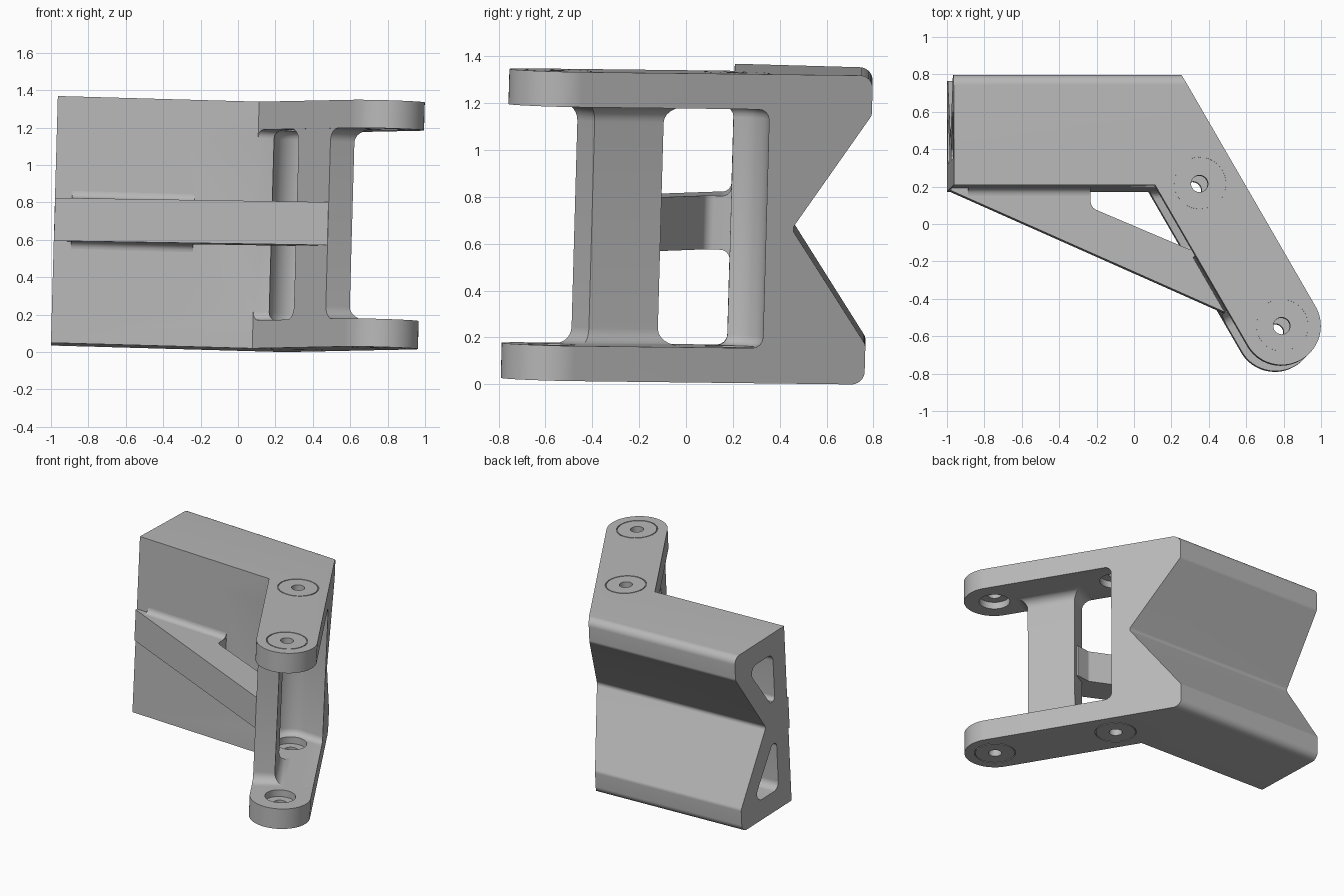
import bpy, bmesh, math
from mathutils import Vector, Matrix

old = bpy.data.objects.get("Cube")
if old:
    bpy.data.objects.remove(old, do_unlink=True)

# Single grey finish
grey = bpy.data.materials.new("satin_grey")
grey.use_nodes = True
grey.diffuse_color = (0.48, 0.48, 0.48, 1)
grey.node_tree.nodes["Principled BSDF"].inputs["Base Color"].default_value = grey.diffuse_color

H = 0.66                      # half height
PLATE = 0.15                  # plate and wall thickness
IN = H - PLATE                # inner face of the plates
R = 0.209                     # arm half width
D = Vector((0.5, -math.sqrt(0.75)))      # along the arm
N = Vector((-D.y, D.x))                  # across the arm, outward
PIVOT = Vector((0.332, 0.197))           # rear hole
TIP = PIVOT + D * 0.878                  # front hole
FRONT, BACK, LEFT = 0.19, 0.78, -0.982   # body limits


def rounded(points, steps=8):
    """Polygon from (u, v, radius) corners."""
    out = []
    for i, (u, v, r) in enumerate(points):
        p = Vector((u, v))
        if r == 0:
            out.append(p)
            continue
        a = (Vector(points[i - 1][:2]) - p).normalized()
        b = (Vector(points[(i + 1) % len(points)][:2]) - p).normalized()
        half = a.angle(b) / 2
        c = p + (a + b).normalized() * r / math.sin(half)
        t = r / math.tan(half)
        v0, v1 = p + a * t - c, p + b * t - c
        out += [c + v0.lerp(v1, k / steps).normalized() * r for k in range(steps + 1)]
    return out


def finish(name, bm):
    bmesh.ops.remove_doubles(bm, verts=bm.verts, dist=1e-5)
    bmesh.ops.recalc_face_normals(bm, faces=bm.faces)
    mesh = bpy.data.meshes.new(name)
    bm.to_mesh(mesh)
    bm.free()
    mesh.materials.append(grey)
    ob = bpy.data.objects.new(name, mesh)
    bpy.context.collection.objects.link(ob)
    return ob


def loft(name, rings):
    """Skin closed rings of 3D points and cap both ends."""
    bm = bmesh.new()
    rows = [[bm.verts.new(p) for p in ring] for ring in rings]
    for lo, hi in zip(rows, rows[1:]):
        for i in range(len(lo)):
            bm.faces.new((lo[i - 1], lo[i], hi[i], hi[i - 1]))
    bm.faces.new(rows[0])
    bm.faces.new(rows[-1])
    return finish(name, bm)


def prism(name, pts, lo, hi, axis="z"):
    place = (lambda p, w: (p[0], p[1], w)) if axis == "z" else (lambda p, w: (w, p[0], p[1]))
    return loft(name, [[place(p, w) for p in pts] for w in (lo, hi)])


def lathe(name, profile, centre, sign, steps=40):
    """Turn a closed (radius, z) profile about a vertical axis."""
    bm = bmesh.new()
    cols = []
    for k in range(steps):
        a = math.tau * k / steps
        cols.append([bm.verts.new((centre.x + r * math.cos(a), centre.y + r * math.sin(a), sign * z))
                     for r, z in profile])
    for k in range(steps):
        for i in range(len(profile)):
            bm.faces.new((cols[k - 1][i - 1], cols[k - 1][i], cols[k][i], cols[k][i - 1]))
    return finish(name, bm)


def boolean(ob, tool, operation="DIFFERENCE"):
    tool.hide_render = True
    mod = ob.modifiers.new("cut", "BOOLEAN")
    mod.operation, mod.solver, mod.object = operation, "EXACT", tool
    bpy.context.view_layer.objects.active = ob
    bpy.ops.object.modifier_apply(modifier=mod.name)
    bpy.data.objects.remove(tool, do_unlink=True)


# Body and arm: plan outline trimmed by the notched side profile
def on_line(side, y):
    p = PIVOT + N * R * side
    return p + D * ((y - p.y) / D.y)


end_out, end_in = TIP + (D + N) * R, TIP + (D - N) * R
heel, corner = on_line(1, BACK), on_line(-1, FRONT)
plan = rounded([(LEFT, BACK, 0), (LEFT, FRONT, 0), (*corner, 0),
                (*end_in, R - 0.001), (*end_out, R - 0.001), (*heel, 0)], 16)
body = prism("body_and_arm", plan, -H - 0.1, H + 0.1)
side = rounded([(-1, -H, 0), (BACK, -H, 0.055), (BACK, -0.49, 0.04), (0.452, 0, 0.03),
                (BACK, 0.49, 0.04), (BACK, H, 0.055), (-1, H, 0)])
boolean(body, prism("side_profile", side, -1.2, 1.2, "x"), "INTERSECT")

# Space between the two arm plates, filleted where it meets the body
gap = rounded([(-0.3, FRONT, 0), (0.18, FRONT, 0), (0.18, 0.342, 0.148),
               (1.3, 0.342, 0), (1.3, -1.2, 0), (-0.3, -1.2, 0)])
cutter = prism("gap_cutter", gap, -IN, IN)
bm = bmesh.new()
bm.from_mesh(cutter.data)
rim = [e for e in bm.edges if abs(e.verts[0].co.z - e.verts[1].co.z) < 0.01]
bmesh.ops.bevel(bm, geom=rim, offset=0.045, segments=4, profile=0.5, affect="EDGES")
bm.to_mesh(cutter.data)
bm.free()
boolean(body, cutter)

# Triangular pockets in the left end, and the bored holes
for s in (1, -1):
    tri = rounded([(0.335, s * 0.08, 0.035), (0.64, s * IN, 0.055), (0.335, s * IN, 0.055)])
    boolean(body, prism("pocket_cutter", tri, -1.2, 0.1, "x"))
    for c in (PIVOT, TIP):
        bore = [(0, IN - 0.06), (0.105, IN - 0.06), (0.105, IN + 0.05), (0.045, IN + 0.05),
                (0.045, H + 0.05), (0, H + 0.05)]
        groove = [(0.135, H - 0.008), (0.142, H - 0.008), (0.142, H + 0.05), (0.135, H + 0.05)]
        for shape in (bore, groove):
            boolean(body, lathe("hole_cutter", shape, c, s))

# Post between the plates, flared into them
start, length, thick, flare = 0.318, 0.34, 0.15, 0.07
levels = []
for k in range(7):
    a = math.pi / 2 * k / 6
    levels.append((IN - flare + flare * math.sin(a), flare * (1 - math.cos(a))))
levels.append((IN + 0.02, flare))
rings = []
for z, f in [(-z, f) for z, f in reversed(levels)] + levels:
    inner, outer = -R + 0.002, -R + thick + f
    ring = [(start - f, inner), (start + length + f, inner),
            (start + length + f, outer), (start - f, outer)]
    rings.append([(*(PIVOT + D * u + N * v), z) for u, v in ring])
post = loft("post", rings)

# Diagonal brace from the left end of the body to the post
join = PIVOT + D * (start + length) - N * (R - 0.004)
inside = join + N * 0.1
rib = rounded([(LEFT + 0.001, FRONT + 0.05, 0), (LEFT + 0.001, 0.175, 0), (*join, 0), (*inside, 0),
               (0.4, -0.12, 0), (0.29, -0.138, 0.03), (-0.235, 0.085, 0.05),
               (-0.235, FRONT + 0.05, 0)])
T = 0.115
brace = prism("diagonal_brace", rib, -T, T)

# Fillets where the brace meets the body
parts = [body, post, brace]
r = 0.04
for s, label in ((1, "upper"), (-1, "lower")):
    arc = [(FRONT - r + r * math.sin(a), s * (T + r - r * math.cos(a)))
           for a in (math.pi / 2 * k / 6 for k in range(7))]
    pts = arc + [(FRONT + 0.02, s * (T + r)), (FRONT + 0.02, s * (T - 0.02)),
                 (FRONT - r, s * (T - 0.02))]
    parts.append(prism(label + "_brace_fillet", pts, -0.89, -0.237, "x"))

# Slight lean of the whole part, then shading
lean = (Matrix.Translation((0, 0, 0.687)) @ Matrix.Rotation(0.028, 4, "Y")
        @ Matrix.Rotation(-0.028, 4, "X"))
bpy.ops.object.select_all(action="DESELECT")
for ob in parts:
    ob.data.transform(lean)
    ob.select_set(True)
bpy.context.view_layer.objects.active = body
bpy.ops.object.shade_smooth_by_angle(angle=math.radians(30))
